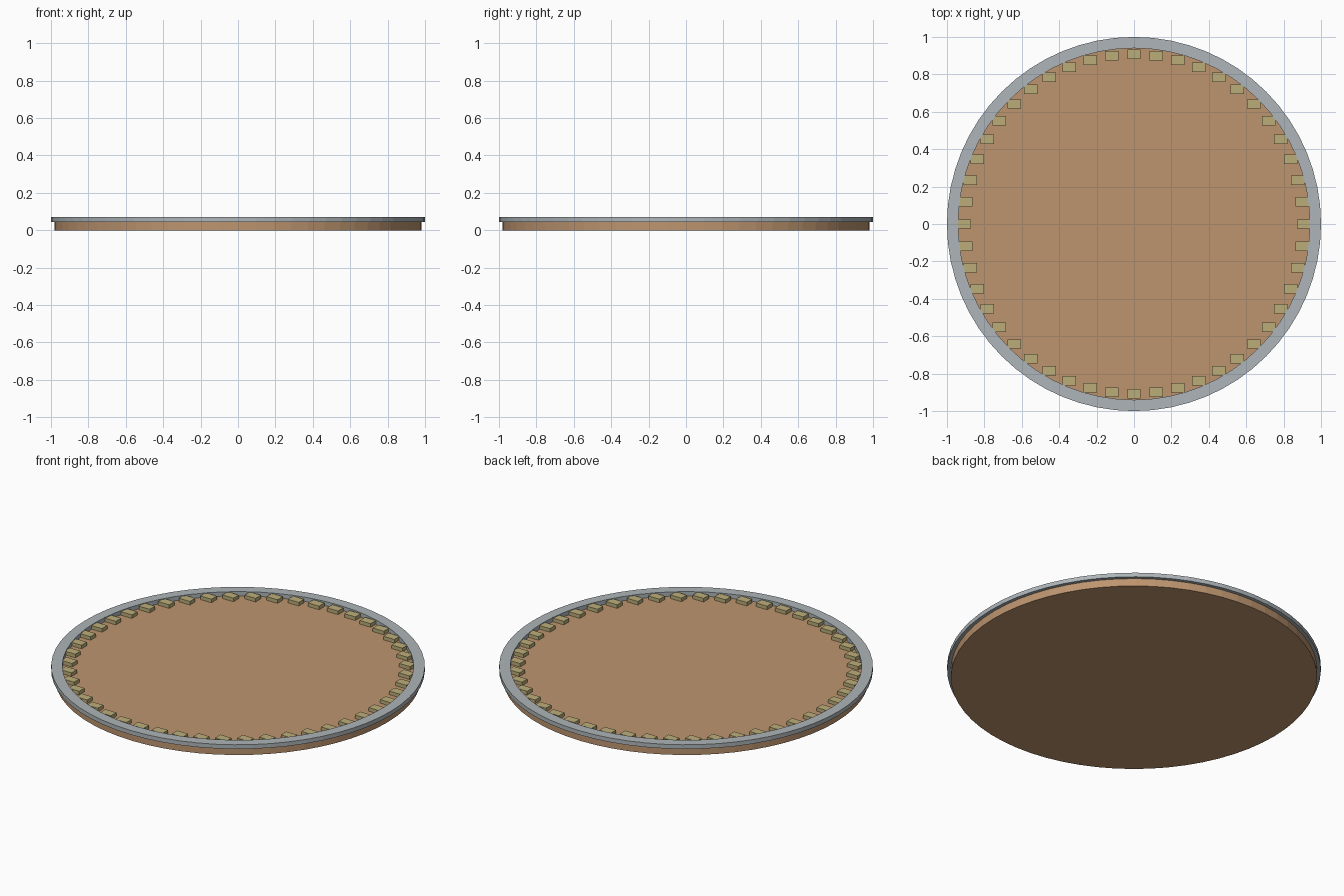
import bpy, bmesh, math
from mathutils import Matrix

cube = bpy.data.objects.get("Cube")
if cube:
    bpy.data.objects.remove(cube, do_unlink=True)

SEGMENTS = 64
BLOCKS = 48


def material(name, color):
    m = bpy.data.materials.new(name)
    m.use_nodes = True
    m.diffuse_color = (*color, 1)
    m.node_tree.nodes["Principled BSDF"].inputs["Base Color"].default_value = (*color, 1)
    return m


def finish(bm, name, mat):
    bmesh.ops.recalc_face_normals(bm, faces=bm.faces)
    mesh = bpy.data.meshes.new(name)
    bm.to_mesh(mesh)
    bm.free()
    mesh.materials.append(mat)
    obj = bpy.data.objects.new(name, mesh)
    bpy.context.collection.objects.link(obj)
    return obj


wood = material("warm_tan", (0.51, 0.30, 0.16))
metal = material("cool_grey", (0.42, 0.46, 0.48))
straw = material("straw_yellow", (0.50, 0.42, 0.19))

# Round base plate
base_height = 0.045
bm = bmesh.new()
bmesh.ops.create_cone(bm, cap_ends=True, segments=SEGMENTS, radius1=0.98, radius2=0.98,
                      depth=base_height, matrix=Matrix.Translation((0, 0, base_height / 2)))
finish(bm, "base_plate", wood)

# Raised rim: a rectangular profile swept around the centre
bm = bmesh.new()
profile = [(0.94, 0.045), (1.0, 0.045), (1.0, 0.07), (0.94, 0.07)]
rings = []
for i in range(SEGMENTS):
    a = math.tau * i / SEGMENTS
    rings.append([bm.verts.new((r * math.cos(a), r * math.sin(a), z)) for r, z in profile])
for i, ring in enumerate(rings):
    after = rings[(i + 1) % SEGMENTS]
    for j in range(4):
        k = (j + 1) % 4
        bm.faces.new((ring[j], after[j], after[k], ring[k]))
finish(bm, "outer_rim", metal)

# Small square-set blocks inside the rim, all facing the same way
bm = bmesh.new()
for i in range(BLOCKS):
    a = math.tau * i / BLOCKS
    place = Matrix.Translation((0.907 * math.cos(a), 0.907 * math.sin(a), 0.055))
    bmesh.ops.create_cube(bm, size=1, matrix=place @ Matrix.Diagonal((0.072, 0.05, 0.022, 1)))
finish(bm, "edge_blocks", straw)
